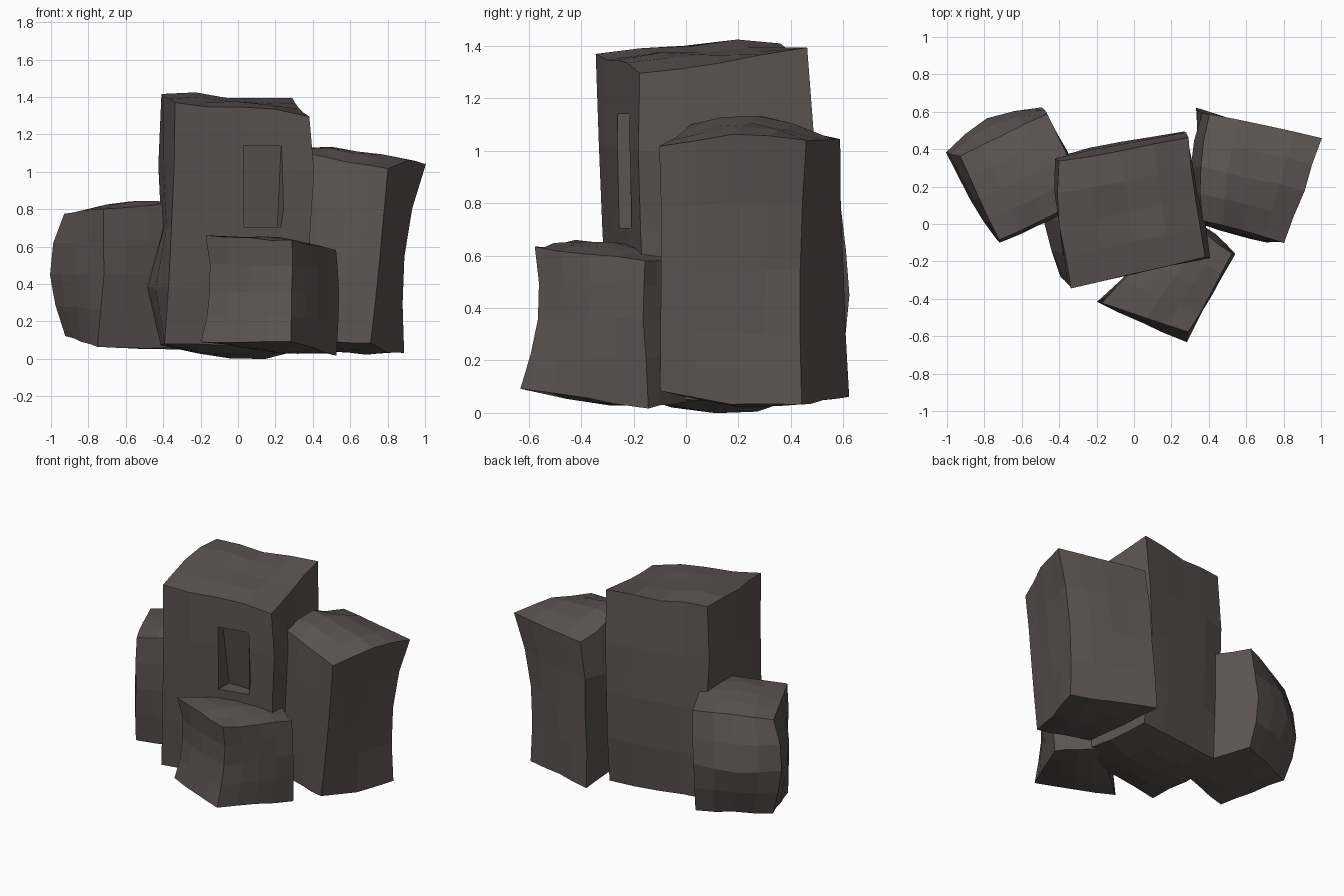
import bpy, bmesh, random
from mathutils import Vector

random.seed(4)

default_cube = bpy.data.objects.get("Cube")
if default_cube:
    bpy.data.objects.remove(default_cube, do_unlink=True)

# Single dull brown-grey stone colour
stone = bpy.data.materials.new("brown_grey_stone")
stone.use_nodes = True
colour = (0.105, 0.089, 0.086, 1)
stone.diffuse_color = colour
shader = next(n for n in stone.node_tree.nodes if n.type == "BSDF_PRINCIPLED")
shader.inputs["Base Color"].default_value = colour
shader.inputs["Roughness"].default_value = 0.9


def add_object(name, bm):
    mesh = bpy.data.meshes.new(name)
    bm.to_mesh(mesh)
    bm.free()
    mesh.materials.append(stone)
    obj = bpy.data.objects.new(name, mesh)
    bpy.context.scene.collection.objects.link(obj)
    return obj


def blend_ring(ring, u, v):
    """Point inside a four-cornered ring, u and v from -1 to 1."""
    a, b, c, d = (Vector(p) for p in ring)
    return ((a * (1 - u) + b * (1 + u)) * (1 - v)
            + (d * (1 - u) + c * (1 + u)) * (1 + v)) / 4


def rock(name, bottom, middle, top, crown, belly, swell=0.05, pulls=()):
    """Subdivided block warped through three rings, with swollen faces."""
    bm = bmesh.new()
    bmesh.ops.create_cube(bm, size=2)
    bmesh.ops.subdivide_edges(bm, edges=bm.edges[:], cuts=3, use_grid_fill=True)
    for vert in bm.verts:
        u, v, w = vert.co
        us = u * (1 + swell * (1 - v * v) * (1 - w * w))
        vs = v * (1 + swell * (1 - u * u) * (1 - w * w))
        low, mid, high = (blend_ring(r, us, vs) for r in (bottom, middle, top))
        p = low * w * (w - 1) / 2 + mid * (1 - w * w) + high * w * (w + 1) / 2
        # domed top and underside
        dome = (1 - u * u) * (1 - v * v)
        if w > 0.9:
            p.z += crown * dome
        elif w < -0.9:
            p.z -= belly * dome
        # local lumps with a soft falloff
        shifts = [Vector(s) * max(0, 1 - (p - Vector(c)).length / 0.3)
                  for c, s in pulls]
        p += sum(shifts, Vector())
        vert.co = p + Vector(random.uniform(-1, 1) for _ in range(3)) * 0.005
    bmesh.ops.recalc_face_normals(bm, faces=bm.faces[:])
    return add_object(name, bm)


# Tall central rock
main_rock = rock(
    "tall_centre_rock",
    [(-.39, -.28, .08), (.36, -.14, .06), (.28, .44, .06), (-.4, .34, .07)],
    [(-.36, -.32, .7), (.385, -.17, .7), (.27, .49, .7), (-.41, .36, .7)],
    [(-.33, -.34, 1.36), (.37, -.18, 1.29), (.29, .46, 1.39), (-.44, .32, 1.39)],
    crown=.02, belly=.06, swell=.04,
    pulls=[((-.4, .02, .32), (-.11, 0, 0)),
           ((-.38, -.15, 1.38), (-.01, 0, .03)),
           ((-.34, .2, 1.4), (0, 0, .05)),
           ((-.44, .34, 1.35), (.05, .02, 0)),
           ((-.44, .1, 1.2), (-.03, 0, 0)),
           ((.1, -.24, 1.33), (0, 0, .035)),
           ((.38, -.17, 1.05), (.035, 0, 0)),
           ((.18, .18, .02), (0, 0, -.03))])

# Large rock on the left, arched along its inner top edge
rock(
    "large_left_rock",
    [(.36, 0, .09), (.71, -.1, .08), (.89, .44, .03), (.33, .62, .06)],
    [(.36, 0, .55), (.755, -.1, .55), (.89, .44, .55), (.355, .6, .55)],
    [(.37, .02, 1.08), (.8, -.1, 1.02), (1, .46, 1.04), (.4, .59, 1.04)],
    crown=.05, belly=.03, swell=.03,
    pulls=[((.4, .25, 1.07), (-.03, 0, .08)),
           ((.34, .36, .8), (-.07, 0, 0)),
           ((.92, .18, 1.04), (.01, 0, .035)),
           ((.82, .2, .05), (0, 0, -.02))])

# Squat rock on the right, rounded at the back
rock(
    "squat_right_rock",
    [(-.75, -.05, .06), (-.25, .14, .05), (-.47, .57, .1), (-.92, .36, .12)],
    [(-.72, -.1, .45), (-.25, .14, .45), (-.49, .62, .45), (-1, .38, .45)],
    [(-.72, -.09, .8), (-.25, .14, .84), (-.46, .59, .8), (-.93, .36, .78)],
    crown=.04, belly=.02,
    pulls=[((-.76, .53, .45), (-.04, .06, 0))])

# Small rock in front
rock(
    "small_front_rock",
    [(-.2, -.42, .09), (.28, -.635, .09), (.53, -.14, .02), (.3, .03, .04)],
    [(-.155, -.39, .36), (.29, -.565, .36), (.54, -.16, .36), (.3, .03, .36)],
    [(-.17, -.42, .66), (.29, -.58, .63), (.525, -.16, .58), (.25, .03, .6)],
    crown=.03, belly=.03)

# Broken hollow cut into the front of the central rock, deeper at its foot
bm = bmesh.new()
bmesh.ops.create_cube(bm, size=1)
for vert in bm.verts:
    x, y, z = vert.co
    upper, inner = z > 0, y > 0
    right = (.23 if upper else .21) if inner else (.36 if upper else .3)
    depth = -.21 if upper else -.14
    vert.co = (.03 if x < 0 else right,
               depth if inner else -.45,
               1.14 if upper else .705)
hollow = add_object("hollow_cutter", bm)
hollow.hide_render = True
hollow.display_type = "WIRE"

cut = main_rock.modifiers.new("hollow", "BOOLEAN")
cut.operation = "DIFFERENCE"
cut.object = hollow
cut.solver = "EXACT"
